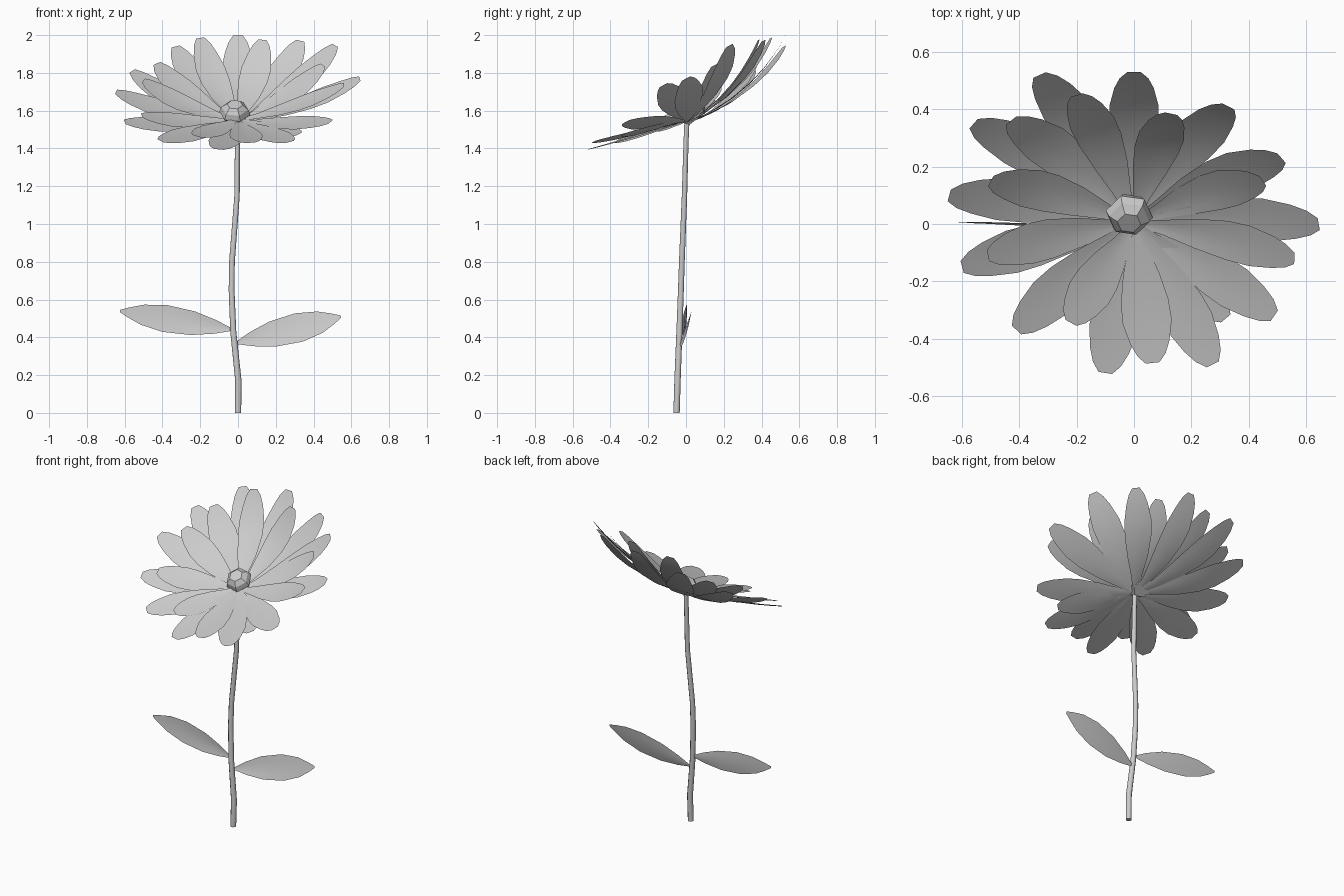
import bpy, bmesh, math
from mathutils import Vector, Matrix

if "Cube" in bpy.data.objects:
    bpy.data.objects.remove(bpy.data.objects["Cube"])

UP = Vector((0, -0.48, 0.877))      # axis of the tilted flower head


def blade(name, base, tip, normal, profile, half, sag, cup):
    """Curved, slightly cupped blade: profile is (t, relative half width)."""
    base, tip = Vector(base), Vector(tip)
    d = (tip - base).normalized()
    side = normal.cross(d).normalized()
    n = d.cross(side).normalized()
    bm = bmesh.new()
    prev = None
    for t, w in profile:
        c = base.lerp(tip, t) - n * (sag * 4 * t * (1 - t))
        row = [bm.verts.new(c + side * (w * half * s) + n * (cup * w * (s * s - 0.4) * (1 - t)))
               for s in (-1, -0.5, 0, 0.5, 1)]
        if prev:
            for i in range(4):
                bm.faces.new((prev[i + 1], prev[i], row[i], row[i + 1]))
        prev = row
    me = bpy.data.meshes.new(name)
    bm.normal_update()
    bm.to_mesh(me)
    bm.free()
    me.shade_smooth()
    ob = bpy.data.objects.new(name, me)
    bpy.context.collection.objects.link(ob)
    return ob


# stem
cu = bpy.data.curves.new("stem", 'CURVE')
cu.dimensions = '3D'
cu.bevel_depth = 0.018
cu.bevel_resolution = 2
cu.use_fill_caps = True
path = [(0, -0.05, 0, 1), (0.002, -0.045, 0.17, 1), (-0.025, -0.035, 0.43, 0.95),
        (-0.034, -0.027, 0.65, 0.92), (-0.032, -0.022, 0.8, 0.9), (-0.005, -0.008, 1.15, 0.85),
        (-0.003, 0, 1.43, 0.8), (-0.003, 0.005, 1.545, 0.8)]
sp = cu.splines.new('POLY')
sp.points.add(len(path) - 1)
for p, (x, y, z, r) in zip(sp.points, path):
    p.co = (x, y, z, 1)
    p.radius = r
bpy.context.collection.objects.link(bpy.data.objects.new("stem", cu))

# leaves
LEAF = [(0, 0.08), (0.15, 0.5), (0.35, 0.88), (0.6, 1), (0.8, 0.75), (0.92, 0.38), (1, 0.08)]
blade("leaf_left", (-0.03, -0.03, 0.44), (-0.625, 0.005, 0.54),
      Vector((0, -1, 0.05)), LEAF, 0.072, 0.01, 0.01)
blade("leaf_right", (-0.01, -0.03, 0.37), (0.545, 0.02, 0.51),
      Vector((0, -1, 0.25)), LEAF, 0.08, 0.01, 0.01)

# petals: outer ring and inner ring, given by their tips
PETAL = [(0, 0.18), (0.15, 0.38), (0.35, 0.74), (0.55, 0.97), (0.7, 1),
         (0.85, 0.8), (0.94, 0.58), (1, 0.28)]
OUTER = [(0, 0.53, 2.0), (0.33, 0.41, 1.97), (0.515, 0.23, 1.945), (0.645, 0, 1.77),
         (0.49, -0.32, 1.54), (0.275, -0.49, 1.435), (0.065, -0.485, 1.43),
         (-0.1, -0.52, 1.395), (-0.41, -0.37, 1.44), (-0.6, -0.15, 1.54),
         (-0.645, 0.1, 1.7), (-0.56, 0.35, 1.81), (-0.43, 0.36, 1.85), (-0.33, 0.52, 1.94)]
INNER = [(0.13, 0.385, 1.975), (0.45, 0.15, 1.84), (0.56, -0.12, 1.735),
         (0.32, -0.33, 1.475), (-0.22, -0.345, 1.465), (-0.51, -0.11, 1.575),
         (-0.5, 0.15, 1.76), (-0.2, 0.45, 1.985)]
for label, tips, half, lift in (("outer_petal", OUTER, 0.086, 0), ("inner_petal", INNER, 0.08, 0.008)):
    for tip in tips:
        out = Vector((tip[0], tip[1], 0)).normalized() * 0.02
        base = Vector((0, 0.01, 1.545)) + out + UP * lift
        blade(label, base, tip, UP, PETAL, half, max(0.006, 0.028 + 0.06 * tip[1]), 0.01)

# flower centre: faceted six-sided dome
bm = bmesh.new()
rings = []
for r, h in ((0.06, -0.04), (0.083, 0.0), (0.072, 0.03), (0.042, 0.055)):
    rings.append([bm.verts.new((r * math.cos(i * math.pi / 3), r * math.sin(i * math.pi / 3), h))
                  for i in range(6)])
for a, b in zip(rings, rings[1:]):
    for i in range(6):
        j = (i + 1) % 6
        bm.faces.new((a[i], a[j], b[j], b[i]))
bm.faces.new(rings[-1])
bm.faces.new(rings[0][::-1])
me = bpy.data.meshes.new("flower_centre")
bm.to_mesh(me)
bm.free()
ob = bpy.data.objects.new("flower_centre", me)
ob.matrix_world = (Matrix.Translation((-0.017, 0.035, 1.588))
                   @ Matrix.Rotation(math.radians(36), 4, 'X')
                   @ Matrix.Rotation(math.radians(-10), 4, 'Z'))
bpy.context.collection.objects.link(ob)
